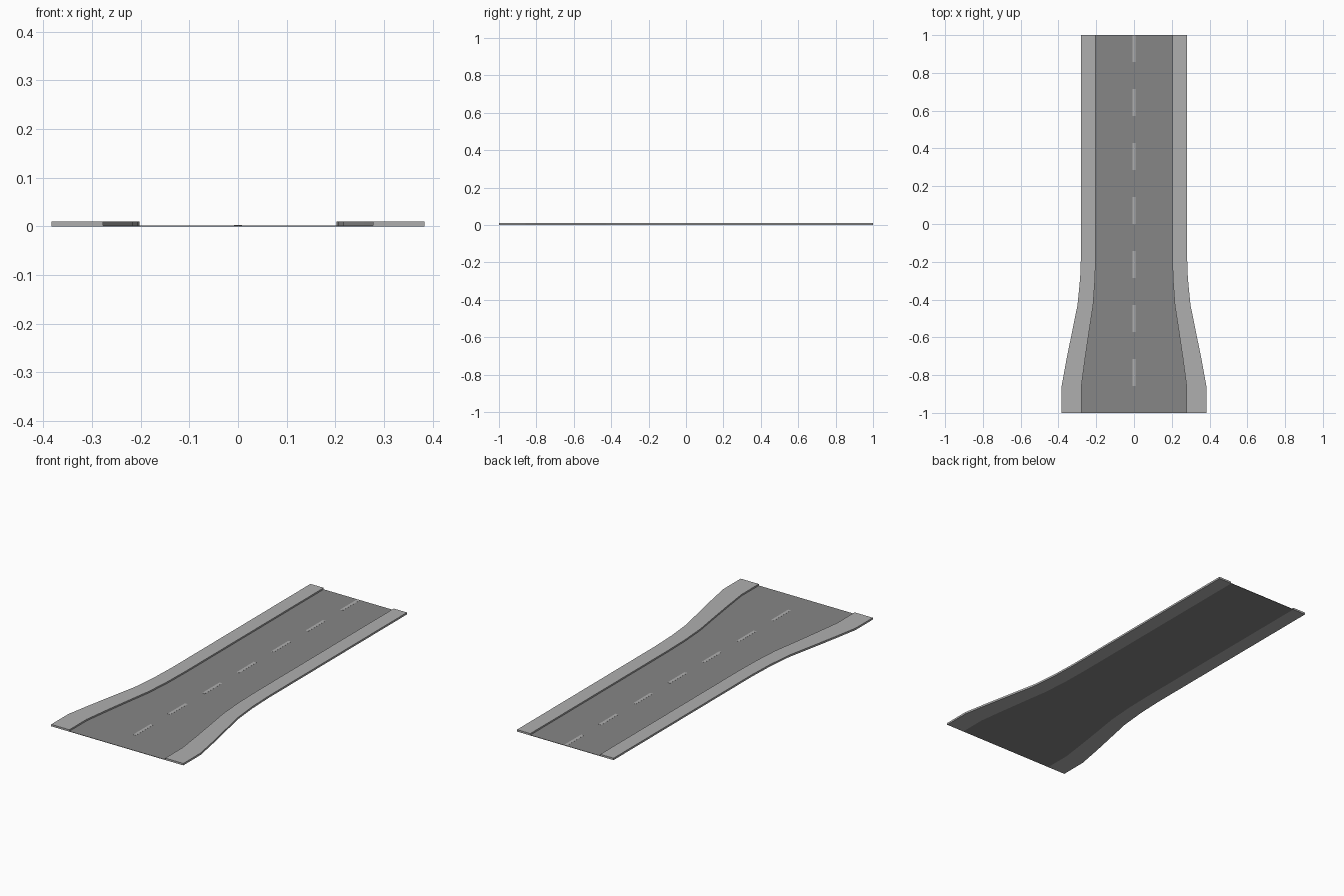
import bpy

if "Cube" in bpy.data.objects:
    bpy.data.objects.remove(bpy.data.objects["Cube"])

# Half-widths along the road: y, inner kerb edge, outer kerb edge
S = 1 / 7
PROFILE = [
    (-1, 0.278, 0.383), (-6 * S, 0.278, 0.383), (-5 * S, 0.259, 0.357),
    (-4 * S, 0.238, 0.328), (-3 * S, 0.216, 0.299), (-2 * S, 0.206, 0.285),
    (-S, 0.203, 0.280), (1, 0.203, 0.280),
]
ROAD_Z, KERB_Z = 0.002, 0.010


def material(name, grey):
    m = bpy.data.materials.new(name)
    m.diffuse_color = (grey, grey, grey, 1)
    m.use_nodes = True
    m.node_tree.nodes["Principled BSDF"].inputs["Base Color"].default_value = m.diffuse_color
    return m


def strip(name, sections, z0, z1, mat):
    """Closed slab swept through (y, x_left, x_right) sections."""
    verts, faces = [], []
    for y, a, b in sections:
        verts += [(a, y, z0), (b, y, z0), (b, y, z1), (a, y, z1)]
    for i in range(len(sections) - 1):
        k = i * 4
        for j in range(4):
            n = (j + 1) % 4
            faces.append((k + j, k + j + 4, k + n + 4, k + n))
    e = len(verts) - 4
    faces += [(0, 1, 2, 3), (e + 3, e + 2, e + 1, e)]
    me = bpy.data.meshes.new(name)
    me.from_pydata(verts, [], faces)
    me.materials.append(mat)
    ob = bpy.data.objects.new(name, me)
    bpy.context.collection.objects.link(ob)
    return ob


asphalt = material("asphalt", 0.24)
concrete = material("concrete", 0.43)
paint = material("paint", 0.43)

# Road surface, flaring at the front
strip("road_surface", [(y, -i, i) for y, i, o in PROFILE], 0, ROAD_Z, asphalt)

# Raised pavements on both sides
pavement = strip("pavements", PROFILE, 0, KERB_Z, concrete)
pavement.modifiers.new("mirror", 'MIRROR').use_mirror_merge = False

# Dashed centre line
for n in range(7):
    y = -6 * S + n * 2 * S
    strip(f"centre_dash_{n + 1}", [(y, -0.008, 0.008), (y + S, -0.008, 0.008)],
          ROAD_Z - 0.0005, ROAD_Z + 0.0005, paint)
